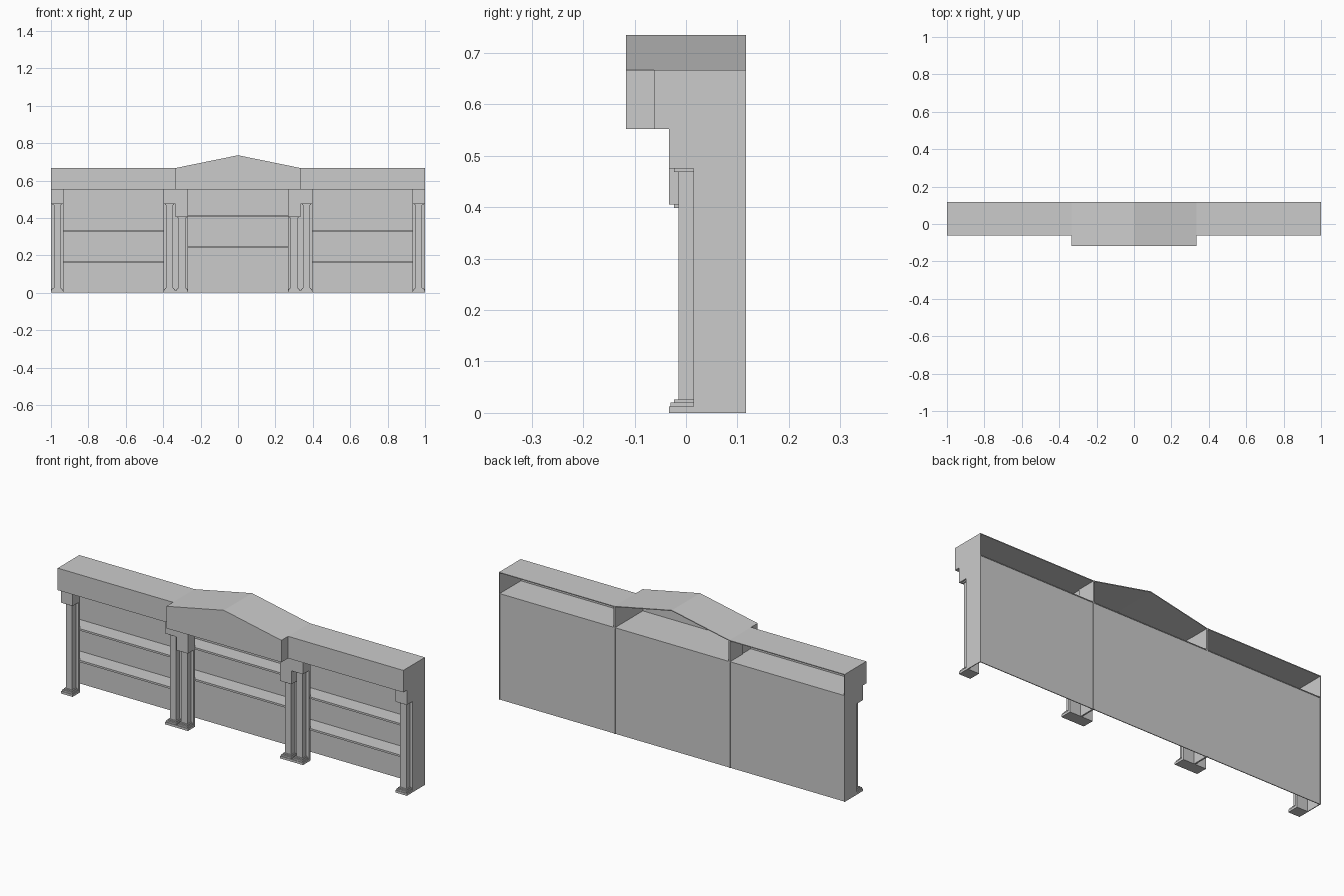
import bpy

cube = bpy.data.objects.get("Cube")
if cube:
    bpy.data.objects.remove(cube)

grey = bpy.data.materials.new("plain grey")
grey.use_nodes = True
grey.diffuse_color = (0.6, 0.6, 0.6, 1)
grey.node_tree.nodes["Principled BSDF"].inputs["Base Color"].default_value = (0.6, 0.6, 0.6, 1)

END, DIV = 1.0, 0.333          # outer end and bay divider
BACK, WALL_FRONT = 0.117, 0.015
EAVE, TOP, RIDGE = 0.552, 0.667, 0.735
SIDE_FRONT, MID_FRONT = -0.062, -0.117
T = 0.004                      # sheet thickness


def prism(name, outline, y0, y1):
    """Extrude an x-z outline from y0 (front) to y1 (back)."""
    n = len(outline)
    verts = [(x, y, z) for y in (y0, y1) for x, z in outline]
    faces = [tuple(range(n)), tuple(range(2 * n - 1, n - 1, -1))]
    faces += [((i + 1) % n, i, n + i, n + (i + 1) % n) for i in range(n)]
    mesh = bpy.data.meshes.new(name)
    mesh.from_pydata(verts, [], faces)
    mesh.materials.append(grey)
    obj = bpy.data.objects.new(name, mesh)
    bpy.context.collection.objects.link(obj)
    return obj


def box(name, x0, x1, y0, y1, z0, z1):
    x0, x1 = sorted((x0, x1))
    return prism(name, [(x0, z0), (x1, z0), (x1, z1), (x0, z1)], y0, y1)


def column(name, centre, cap_bottom):
    """Pilaster with stepped base, shaft and capital block."""
    def piece(part, half, y0, y1, z0, z1):
        box(name + "_" + part, centre - half, centre + half, y0, y1, z0, z1)
    piece("backing", 0.033, WALL_FRONT, 0.028, 0, EAVE)
    piece("base", 0.033, -0.033, WALL_FRONT, 0, 0.012)
    piece("base_step", 0.029, -0.03, WALL_FRONT, 0.012, 0.02)
    piece("base_ring", 0.024, -0.023, WALL_FRONT, 0.02, 0.026)
    piece("shaft", 0.018, -0.015, WALL_FRONT, 0.026, cap_bottom)
    piece("neck", 0.024, -0.023, WALL_FRONT, cap_bottom - 0.006, cap_bottom)
    piece("capital", 0.033, -0.033, WALL_FRONT, cap_bottom, EAVE)


def bay(name, x0, x1, inset, shelf_heights):
    """Back panel and shelves of one bay."""
    box(name + "_back_panel", x0, x1, BACK - 0.007, BACK - 0.003, 0, EAVE)
    for i, z in enumerate(shelf_heights):
        box(f"{name}_shelf_{i + 1}", x0 + inset, x1 - inset, 0.025, BACK - 0.006, z - 0.005, z + 0.005)


# Side bays, with canopy sheets left open at the back
for side, s in (("left", 1), ("right", -1)):
    x0, x1 = sorted((s * DIV, s * END))
    bay(side, x0, x1, T, (0.165, 0.33))
    box(side + "_end_wall", s * END, s * (END - T), WALL_FRONT, BACK, 0, TOP)
    box(side + "_canopy_end", s * END, s * (END - T), SIDE_FRONT, WALL_FRONT, EAVE, TOP)
    box(side + "_divider", s * (DIV - T), s * (DIV + T), WALL_FRONT, BACK, 0, TOP - T)
    box(side + "_canopy_cheek", s * DIV, s * (DIV - T), MID_FRONT, WALL_FRONT, EAVE, TOP - T / 2)
    box(side + "_canopy_floor", x0, x1, SIDE_FRONT, BACK, EAVE, EAVE + T)
    box(side + "_canopy_front", x0, x1, SIDE_FRONT, SIDE_FRONT + T, EAVE, TOP)
    box(side + "_canopy_roof", x0, x1, SIDE_FRONT, BACK, TOP - T, TOP)
    column(side + "_outer_column", s * (END - 0.033), 0.475)
    column(side + "_bay_column", s * (DIV + 0.033), 0.475)
    column(side + "_centre_column", s * (DIV - 0.033), 0.405)

# Centre bay with its projecting gabled canopy
bay("centre", -DIV, DIV, T, (0.245, 0.41))
box("centre_canopy_floor", -DIV, DIV, MID_FRONT, BACK, EAVE, EAVE + T)
prism("centre_gable_front", [(-DIV, EAVE), (DIV, EAVE), (DIV, TOP), (0, RIDGE), (-DIV, TOP)],
      MID_FRONT, MID_FRONT + T)
prism("centre_gable_roof", [(-DIV, TOP - T), (0, RIDGE - T), (DIV, TOP - T),
                            (DIV, TOP), (0, RIDGE), (-DIV, TOP)], MID_FRONT, BACK)
